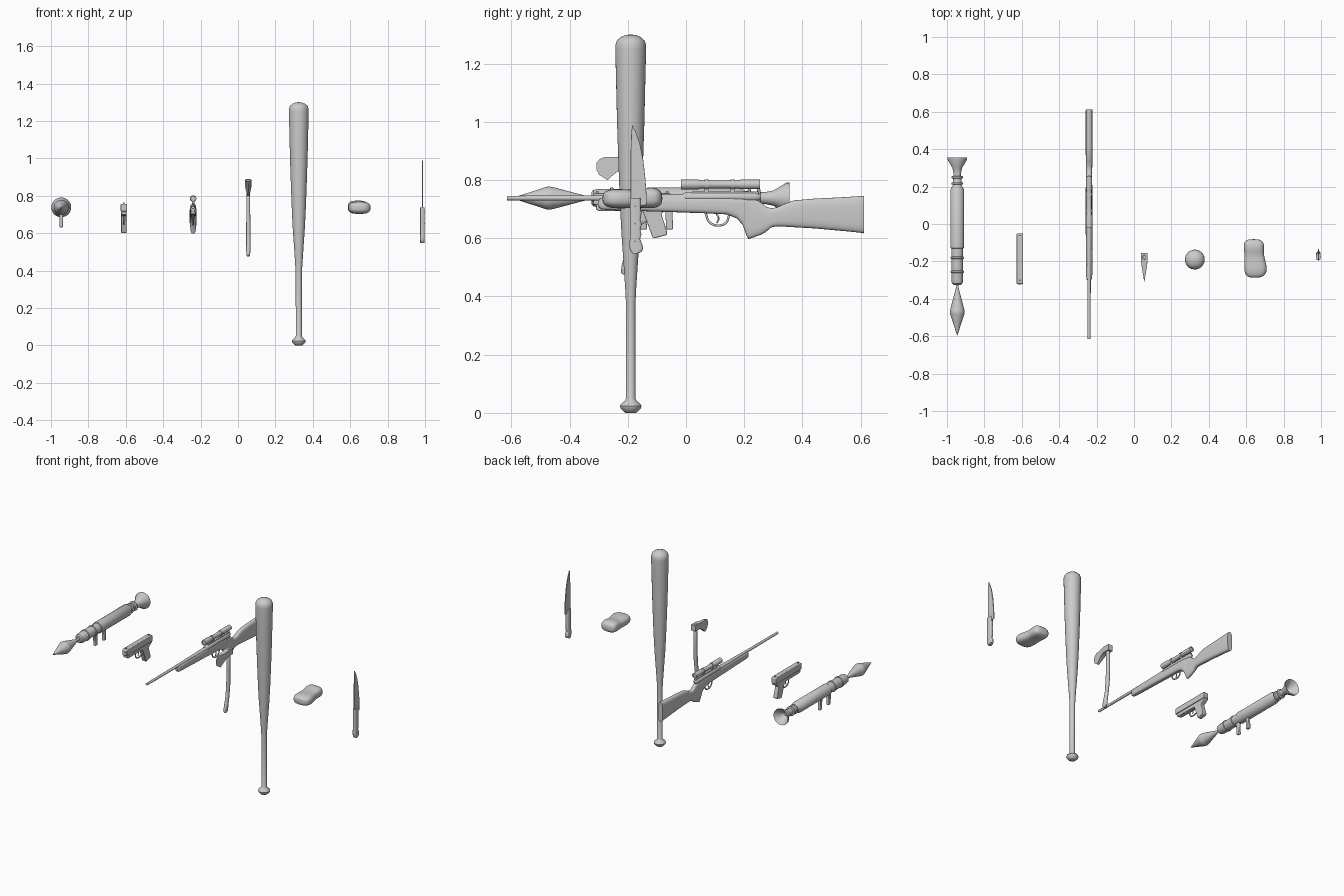
import bpy, bmesh, math
from math import cos, sin, pi


def finish(name, bm, angle=35, bevel=0.0, subsurf=0):
    bmesh.ops.recalc_face_normals(bm, faces=bm.faces)
    me = bpy.data.meshes.new(name)
    bm.to_mesh(me)
    bm.free()
    ob = bpy.data.objects.new(name, me)
    bpy.context.collection.objects.link(ob)
    bpy.ops.object.select_all(action='DESELECT')
    ob.select_set(True)
    bpy.context.view_layer.objects.active = ob
    bpy.ops.object.shade_smooth_by_angle(angle=math.radians(angle))
    if bevel:
        m = ob.modifiers.new("Bevel", 'BEVEL')
        m.width, m.segments = bevel, 2
    if subsurf:
        ob.modifiers.new("Subsurf", 'SUBSURF').levels = subsurf
        ob.modifiers[-1].render_levels = subsurf
    return ob


def loft(name, secs, axis='Y', n=2.0, sides=28, **kw):
    """Skin sections (t, centre_x, centre_2, radius_x, radius_2) along an axis."""
    bm = bmesh.new()
    rings = []
    for t, cx, c2, rx, r2 in secs:
        ring = []
        for i in range(sides):
            a = 2 * pi * i / sides
            u = math.copysign(abs(cos(a)) ** (2 / n), cos(a)) * rx + cx
            v = math.copysign(abs(sin(a)) ** (2 / n), sin(a)) * r2 + c2
            ring.append(bm.verts.new((u, t, v) if axis == 'Y' else (u, v, t)))
        rings.append(ring)
    for a, b in zip(rings, rings[1:]):
        for i in range(sides):
            j = (i + 1) % sides
            bm.faces.new((a[i], a[j], b[j], b[i]))
    bm.faces.new(rings[0])
    bm.faces.new(rings[-1])
    return finish(name, bm, **kw)


def lathe(name, prof, cx, c2, axis='Y', **kw):
    return loft(name, [(t, cx, c2, r, r) for t, r in prof], axis, **kw)


def slab(name, pts, cx, half, bevel=0.0):
    """Extrude a (y, z) outline sideways."""
    bm = bmesh.new()
    f = bm.faces.new([bm.verts.new((cx - half, y, z)) for y, z in pts])
    g = bmesh.ops.extrude_face_region(bm, geom=[f])
    for v in g['geom']:
        if isinstance(v, bmesh.types.BMVert):
            v.co.x += 2 * half
    return finish(name, bm, bevel=bevel)


def wire(name, pts, cx, r):
    """Round wire through (y, z) points."""
    cu = bpy.data.curves.new(name, 'CURVE')
    cu.dimensions, cu.bevel_depth, cu.bevel_resolution = '3D', r, 3
    sp = cu.splines.new('BEZIER')
    sp.bezier_points.add(len(pts) - 1)
    for p, (y, z) in zip(sp.bezier_points, pts):
        p.co = (cx, y, z)
        p.handle_left_type = p.handle_right_type = 'AUTO'
    bpy.context.collection.objects.link(bpy.data.objects.new(name, cu))


# Rocket launcher
LX, LZ = -0.945, 0.738
lathe("launcher_tube", [(-.325, .02), (-.318, .028), (-.30, .032), (-.13, .032), (-.128, .037),
      (.185, .037), (.205, .024), (.27, .02), (.30, .026), (.345, .053), (.355, .053),
      (.352, .047), (.30, .014)], LX, LZ)
for i, (y, r) in enumerate([(.217, .031), (.25, .031), (-.18, .036), (-.255, .036)]):
    lathe(f"launcher_ring_{i}", [(y - .006, r - .003), (y - .004, r), (y + .004, r),
          (y + .006, r - .003)], LX, LZ)
lathe("rocket_warhead", [(-.595, .001), (-.482, .038), (-.472, .04), (-.458, .038),
      (-.345, .008), (-.31, .008)], LX, LZ)
for i, y in enumerate((-.15, -.06)):
    slab(f"launcher_grip_{i}", [(y - .012, .715), (y + .012, .715), (y + .016, .63),
         (y - .008, .63)], LX, .009, .004)

# Pistol
PX = -.61
slab("pistol_slide", [(-.32, .716), (-.32, .752), (-.315, .756), (-.055, .756), (-.05, .75),
     (-.05, .716)], PX, .017, .003)
slab("pistol_frame", [(-.31, .716), (-.31, .70), (-.30, .694), (-.148, .692), (-.115, .603),
     (-.108, .6), (-.066, .611), (-.064, .618), (-.085, .685), (-.05, .708), (-.05, .716)],
     PX, .0145, .003)
lathe("pistol_muzzle", [(-.324, .006), (-.324, .009), (-.30, .009)], PX, .736, sides=16)
wire("pistol_trigger_guard", [(-.205, .695), (-.20, .66), (-.17, .648), (-.135, .658)], PX, .004)
wire("pistol_trigger", [(-.165, .695), (-.172, .68), (-.178, .662)], PX, .003)
for i, y in enumerate((-.305, -.065)):
    slab(f"pistol_sight_{i}", [(y - .006, .754), (y + .006, .754), (y + .004, .763),
         (y - .004, .763)], PX, .004)

# Scoped rifle
RX = -.24
stock = [(-.302, .710, .728, .008), (-.295, .700, .738, .014), (-.27, .697, .741, .017),
         (-.05, .690, .742, .018), (.06, .686, .742, .0185), (.14, .682, .742, .0185),
         (.175, .668, .742, .0185), (.195, .645, .742, .018), (.207, .612, .742, .017),
         (.214, .597, .741, .016), (.235, .604, .738, .016), (.26, .613, .722, .016),
         (.275, .622, .709, .016), (.292, .637, .703, .0165), (.312, .641, .706, .017),
         (.335, .640, .717, .0175), (.37, .638, .730, .018), (.44, .634, .736, .0185),
         (.54, .625, .741, .0185), (.60, .619, .745, .0185), (.612, .617, .745, .0175)]
loft("rifle_stock", [(y, RX, (a + b) / 2, w, (b - a) / 2) for y, a, b, w in stock], n=3.2)
lathe("rifle_barrel", [(-.615, .004), (-.615, .008), (-.59, .008), (-.3, .009), (-.05, .013),
      (0, .014)], RX, .738, sides=20)
lathe("rifle_receiver", [(-.01, .012), (0, .016), (.235, .016), (.25, .012), (.258, .006)],
      RX, .742, sides=20)
slab("scope_rail", [(.02, .752), (.02, .761), (.25, .761), (.25, .752)], RX, .007, .001)
lathe("scope_tube", [(-.014, .013), (-.018, .014), (-.018, .0175), (.04, .0175), (.055, .0135),
      (.175, .0135), (.19, .0165), (.255, .0165), (.255, .013), (.25, .012)], RX, .785, sides=24)
for i, y in enumerate((.07, .16)):
    lathe(f"scope_ring_{i}", [(y - .007, .013), (y - .007, .017), (y + .007, .017),
          (y + .007, .013)], RX, .785)
    slab(f"scope_mount_{i}", [(y - .007, .758), (y + .007, .758), (y + .007, .776),
         (y - .007, .776)], RX, .007)
wire("rifle_trigger_guard", [(.068, .684), (.08, .656), (.108, .644), (.138, .654), (.148, .68)],
     RX, .004)
wire("rifle_trigger", [(.105, .684), (.112, .668), (.106, .652)], RX, .003)

# Axe
AX = .055
loft("axe_handle", [(.475, AX, -.210, .006, .008), (.482, AX, -.208, .010, .015),
     (.505, AX, -.205, .011, .017), (.53, AX, -.200, .011, .014), (.57, AX, -.190, .011, .012),
     (.65, AX, -.181, .011, .013), (.75, AX, -.178, .010, .013), (.885, AX, -.178, .010, .012),
     (.889, AX, -.178, .008, .010)], 'Z', n=2.4)
# the head is a wedge: half-thickness shrinks toward the edge
head = slab("axe_head", [(-.155, .848), (-.155, .886), (-.20, .886), (-.24, .879), (-.278, .88),
            (-.297, .872), (-.308, .858), (-.308, .836), (-.298, .818), (-.27, .80),
            (-.245, .822), (-.22, .84), (-.20, .848)], AX, 1.0)
for v in head.data.vertices:
    half = .0165 if v.co.y > -.21 else .0165 * (v.co.y + .309) / .099 + .0006
    v.co.x = AX + math.copysign(min(half, .0165), v.co.x - AX)

# Baseball bat
lathe("bat", [(0, .018), (.004, .024), (.016, .035), (.024, .037), (.03, .034), (.042, .02),
      (.05, .016), (.38, .0165), (.43, .019), (.52, .025), (.62, .032), (.72, .037), (.85, .042),
      (1.0, .047), (1.15, .0505), (1.25, .053), (1.265, .0525), (1.28, .047), (1.291, .035),
      (1.298, .018), (1.30, .003)], .325, -.19, 'Z', sides=32)

# Stone with two lobes and a shallow waist
loft("stone", [(-.287, .645, .737, .02, .012), (-.281, .648, .736, .044, .024),
     (-.262, .65, .736, .059, .032), (-.23, .65, .736, .061, .034), (-.195, .646, .735, .056, .032),
     (-.165, .643, .736, .052, .031), (-.135, .641, .739, .055, .036),
     (-.108, .641, .739, .055, .036), (-.09, .64, .738, .047, .028),
     (-.081, .64, .737, .025, .014)], n=2.8, sides=20, angle=180, subsurf=2)

# Knife
KX = .986
slab("knife_blade", [(-.19, .72), (-.19, .90), (-.188, .96), (-.185, .99), (-.172, .965),
     (-.158, .925), (-.147, .87), (-.139, .80), (-.135, .735), (-.136, .715), (-.16, .71)],
     KX, .003, .001)
grip = [(.547, -.183, -.168), (.553, -.189, -.153), (.565, -.194, -.147), (.582, -.194, -.151),
        (.597, -.193, -.158), (.614, -.192, -.153), (.63, -.192, -.157), (.648, -.192, -.152),
        (.665, -.192, -.157), (.685, -.193, -.153), (.705, -.193, -.156), (.738, -.193, -.156)]
loft("knife_handle", [(z, KX, (a + b) / 2, .012, (b - a) / 2) for z, a, b in grip], 'Z', n=3.5)
for i, z in enumerate((.59, .65, .71)):
    bm = bmesh.new()
    bmesh.ops.create_uvsphere(bm, u_segments=12, v_segments=8, radius=.005)
    bmesh.ops.scale(bm, vec=(2.6, 1, 1), verts=bm.verts)
    bmesh.ops.translate(bm, vec=(KX, -.175, z), verts=bm.verts)
    finish(f"knife_rivet_{i}", bm, angle=60)
